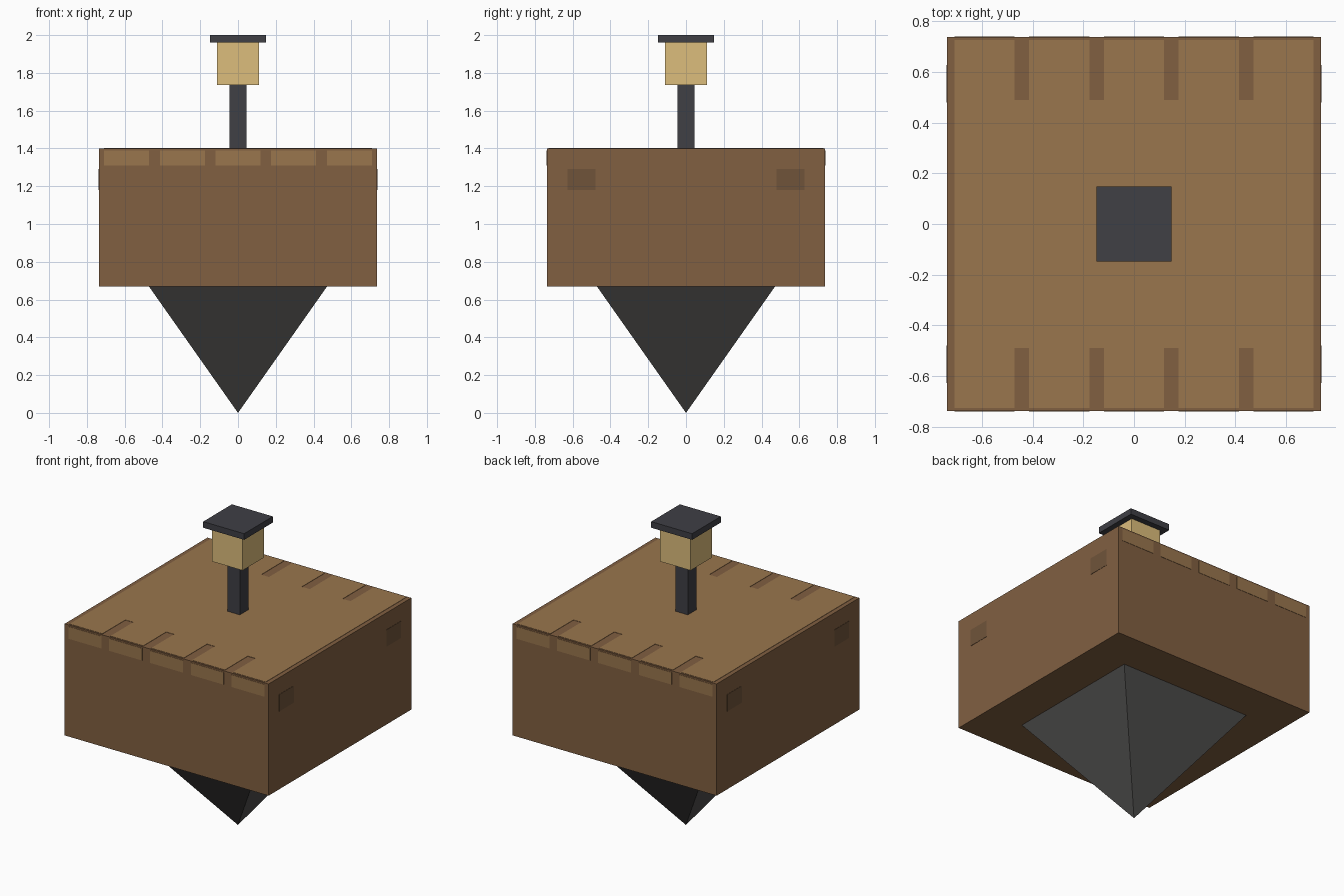
import bpy

if "Cube" in bpy.data.objects:
    bpy.data.objects.remove(bpy.data.objects["Cube"])


def material(name, rgb):
    m = bpy.data.materials.new(name)
    m.diffuse_color = (*rgb, 1)
    m.use_nodes = True
    m.node_tree.nodes["Principled BSDF"].inputs["Base Color"].default_value = m.diffuse_color
    return m


EARTH = material("earth", (0.22, 0.115, 0.053))
WOOD = material("wood", (0.32, 0.18, 0.075))
DARK_WOOD = material("dark_wood", (0.16, 0.088, 0.042))
GRASS = material("grass", (0.13, 0.37, 0.065))
IRON = material("iron", (0.05, 0.05, 0.06))
GLOW = material("glow", (0.72, 0.51, 0.2))
STONE = material("stone", (0.2, 0.2, 0.215))
ROCK = material("rock", (0.085, 0.083, 0.08))


def box(name, x, y, z, mat):
    """Box from (min, max) ranges on each axis."""
    ranges = (x, y, z)
    bpy.ops.mesh.primitive_cube_add(size=1, location=[(a + b) / 2 for a, b in ranges])
    ob = bpy.context.object
    ob.scale = [b - a for a, b in ranges]
    bpy.ops.object.transform_apply(location=False, rotation=False, scale=True)
    ob.name = name
    ob.data.materials.append(mat)
    return ob


def square(name, half, z, mat):
    return box(name, (-half, half), (-half, half), z, mat)


# Hanging rock point: inverted four-sided pyramid
bpy.ops.mesh.primitive_cone_add(vertices=4, radius1=0, radius2=0.472 * 2 ** 0.5,
                                depth=0.67, location=(0, 0, 0.335),
                                rotation=(0, 0, 0.7853982))
point = bpy.context.object
point.name = "rock_point"
point.data.materials.append(ROCK)

# Earth block with nested stone core and turf layer
square("earth_block", 0.737, (0.67, 1.40), EARTH)
square("stone_core", 0.727, (0.68, 1.31), STONE)
square("turf_layer", 0.730, (1.31, 1.39), GRASS)

# Deck planks running front to back, with the solid middle of the deck
for i in range(5):
    cx = (i - 2) * 0.295
    box(f"plank_{i + 1}", (cx - 0.119, cx + 0.119), (-0.739, 0.739), (1.31, 1.39), WOOD)
    box(f"plank_top_{i + 1}", (cx - 0.119, cx + 0.119), (-0.727, 0.727), (1.38, 1.402), WOOD)
box("deck_middle", (-0.709, 0.709), (-0.49, 0.49), (1.38, 1.402), WOOD)

# Cross beams whose ends show on the sides
for side, s in (("front", -1), ("back", 1)):
    c = s * 0.553
    box(f"{side}_beam", (-0.739, 0.739), (c - 0.074, c + 0.074), (1.18, 1.29), DARK_WOOD)

# Lantern on its post
square("lantern_post", 0.044, (1.39, 1.74), IRON)
square("lantern_glass", 0.11, (1.735, 1.965), GLOW)
square("lantern_cap", 0.148, (1.96, 2.0), IRON)
